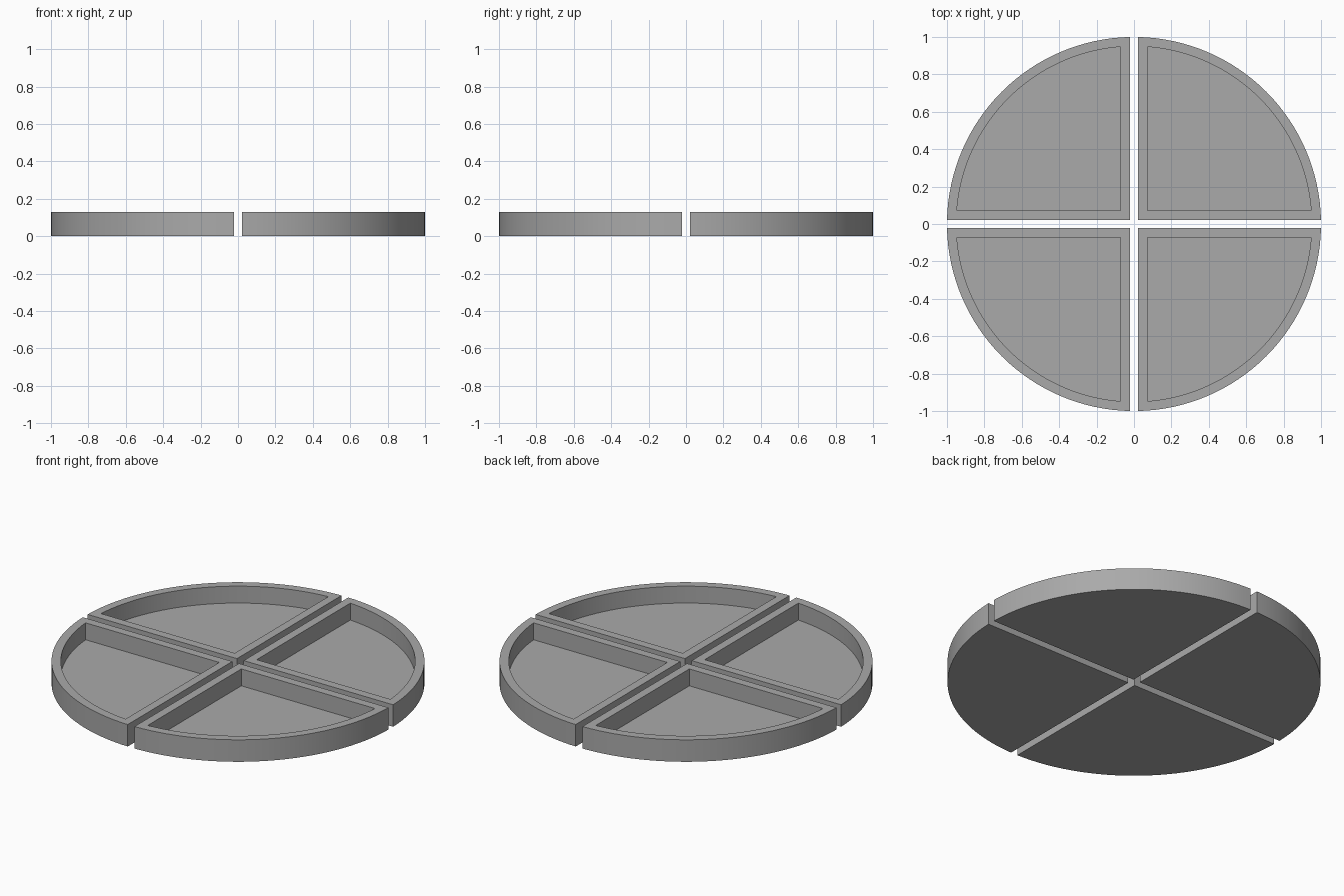
import bpy, bmesh, math

if "Cube" in bpy.data.objects:
    bpy.data.objects.remove(bpy.data.objects["Cube"])

R, GAP, WALL, HEIGHT, FLOOR, STEPS = 1.0, 0.022, 0.05, 0.13, 0.03, 32

grey = bpy.data.materials.new("mid grey")
grey.diffuse_color = (0.4, 0.4, 0.4, 1)
grey.use_nodes = True
grey.node_tree.nodes["Principled BSDF"].inputs["Base Color"].default_value = grey.diffuse_color


def quadrant(radius, offset):
    """Outline of a quarter disc whose straight sides sit at the given offset."""
    start = math.asin(offset / radius)
    sweep = math.pi / 2 - 2 * start
    arc = [(radius * math.cos(start + sweep * i / STEPS),
            radius * math.sin(start + sweep * i / STEPS)) for i in range(STEPS + 1)]
    return [(offset, offset)] + arc


def tray(name, turn):
    bm = bmesh.new()
    outer, inner = quadrant(R, GAP), quadrant(R - WALL, GAP + WALL)
    # Rings run from the underside, up the wall, over the rim and down to the floor
    rings = [[bm.verts.new((x, y, z)) for x, y in outline]
             for outline, z in ((outer, 0), (outer, HEIGHT), (inner, HEIGHT), (inner, FLOOR))]
    n = len(outer)
    for a, b in zip(rings, rings[1:]):
        for i in range(n):
            j = (i + 1) % n
            bm.faces.new((a[i], a[j], b[j], b[i]))
    bm.faces.new(rings[0][::-1])
    bm.faces.new(rings[-1])
    bmesh.ops.recalc_face_normals(bm, faces=bm.faces)
    mesh = bpy.data.meshes.new(name)
    bm.to_mesh(mesh)
    bm.free()
    mesh.materials.append(grey)
    obj = bpy.data.objects.new(name, mesh)
    obj.rotation_euler.z = turn
    bpy.context.collection.objects.link(obj)
    # Smooth curved walls, crisp rim and corners
    bpy.ops.object.select_all(action='DESELECT')
    bpy.context.view_layer.objects.active = obj
    obj.select_set(True)
    bpy.ops.object.shade_smooth_by_angle(angle=math.radians(30))


# Four quarter trays around the centre
for k, side in enumerate(("back_right", "back_left", "front_left", "front_right")):
    tray(side + "_tray", k * math.pi / 2)
